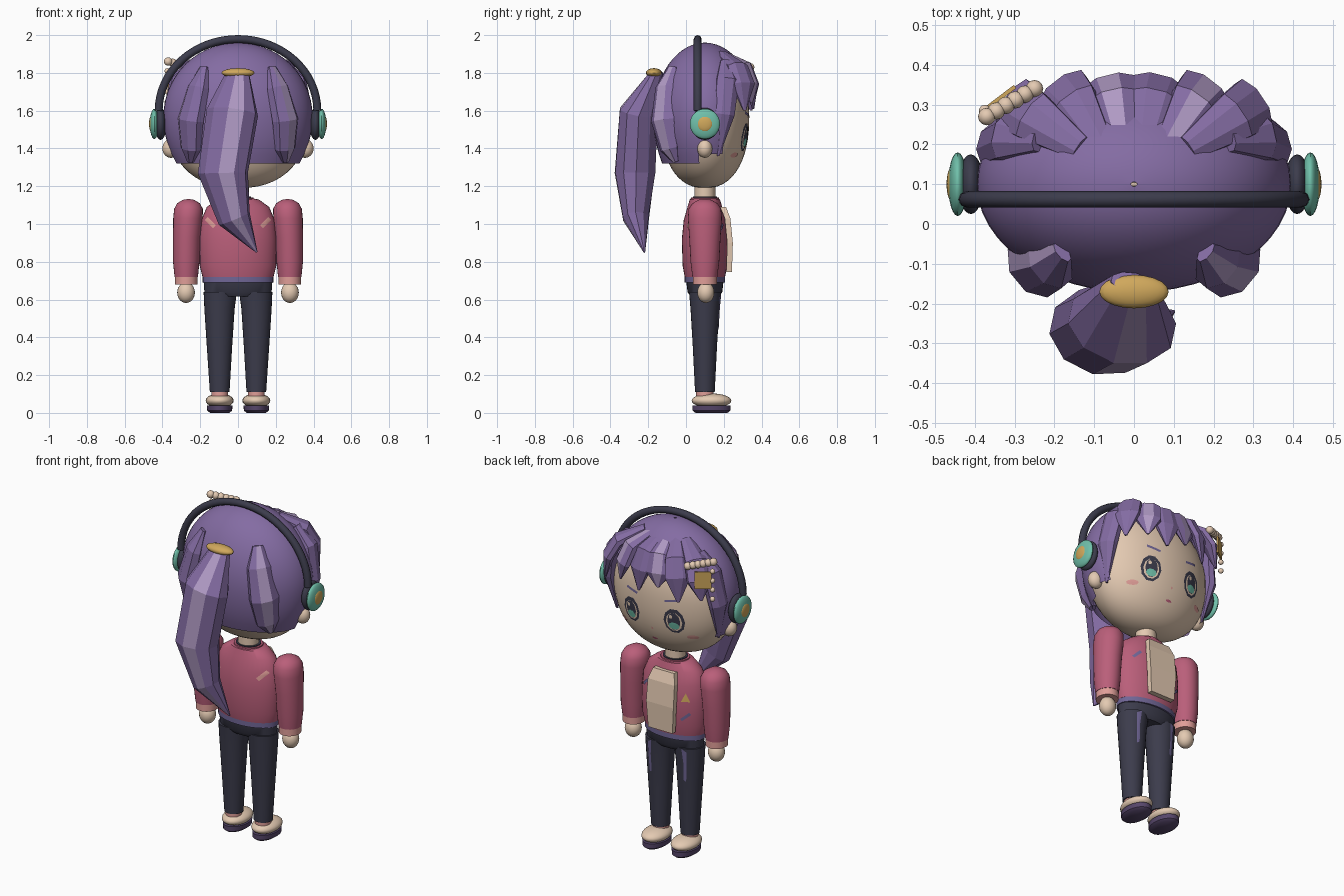
import bpy, bmesh, math
from mathutils import Vector
from mathutils.bvhtree import BVHTree

if "Cube" in bpy.data.objects:
    bpy.data.objects.remove(bpy.data.objects["Cube"])


def material(name, *rgb):
    lin = [((c / 255 + 0.055) / 1.055) ** 2.4 for c in rgb] + [1]
    m = bpy.data.materials.new(name)
    m.use_nodes = True
    m.diffuse_color = lin
    m.node_tree.nodes["Principled BSDF"].inputs["Base Color"].default_value = lin
    return m


HAIR = material("hair purple", 132, 108, 163)
SHINE = material("hair shine", 176, 154, 196)
SKIN = material("skin cream", 228, 202, 178)
PINK = material("jacket pink", 186, 95, 122)
DARK = material("charcoal", 60, 60, 76)
TEAL = material("teal", 112, 192, 170)
GOLD = material("gold", 208, 168, 92)
BLUSH = material("blush pink", 224, 158, 152)
TRIM = material("trim violet", 112, 102, 150)
SOLE = material("sole plum", 86, 70, 106)
CY = 0.1  # depth of the body axis


def finish(name, bm, mats, smooth=True):
    bmesh.ops.recalc_face_normals(bm, faces=bm.faces)
    me = bpy.data.meshes.new(name)
    bm.to_mesh(me)
    bm.free()
    ob = bpy.data.objects.new(name, me)
    bpy.context.collection.objects.link(ob)
    for m in mats:
        me.materials.append(m)
    if smooth:
        bpy.ops.object.select_all(action="DESELECT")
        ob.select_set(True)
        bpy.context.view_layer.objects.active = ob
        bpy.ops.object.shade_smooth_by_angle(angle=math.radians(40))
    return ob


def skin_rings(bm, rings, caps=True):
    """Join equal vertex rings; returns face rows."""
    rows, n = [], len(rings[0])
    for a, b in zip(rings, rings[1:]):
        rows.append([bm.faces.new((a[i], a[(i + 1) % n], b[(i + 1) % n], b[i])) for i in range(n)])
    if caps:
        bm.faces.new(rings[0])
        bm.faces.new(rings[-1])
    return rows


def loft(name, sections, mat, n=28, keep=None, smooth=True):
    """Stack level ellipses given as (x, y, z, rx, ry)."""
    bm = bmesh.new()
    rings = []
    for x, y, z, rx, ry in sections:
        angles = [math.tau * i / n for i in range(n)]
        rings.append([bm.verts.new((x + rx * math.cos(a), y + ry * math.sin(a), z)) for a in angles])
    skin_rings(bm, rings, keep is None)
    if keep:
        drop = [f for f in bm.faces if not keep(f.calc_center_median())]
        bmesh.ops.delete(bm, geom=drop, context="FACES")
    return finish(name, bm, [mat], smooth)


def ball(name, loc, size, mat, n=20):
    bm = bmesh.new()
    bmesh.ops.create_uvsphere(bm, u_segments=n, v_segments=n // 2 + 2, radius=1)
    bmesh.ops.scale(bm, vec=size, verts=bm.verts)
    bmesh.ops.translate(bm, vec=loc, verts=bm.verts)
    return finish(name, bm, [mat])


def lock(name, path, shine=(), n=8):
    """Faceted hair lock along (x, y, z, half width, half depth)."""
    bm = bmesh.new()
    pts = [Vector(p[:3]) for p in path]
    mid = pts[len(pts) // 2]
    side = Vector((0, 0, 1)).cross(Vector((mid.x, mid.y - CY, 0))).normalized()
    rings = []
    for i, p in enumerate(pts):
        t = (pts[min(i + 1, len(pts) - 1)] - pts[max(i - 1, 0)]).normalized()
        s = (side - t * side.dot(t)).normalized()
        out = s.cross(Vector((0, 0, 1)) if abs(t.z) > .98 else -t).normalized()
        w, d = path[i][3:]
        rings.append([bm.verts.new(p + s * w * math.cos(a) + out * d * math.sin(a))
                      for a in (math.tau * (k + .5) / n for k in range(n))])
    for row in skin_rings(bm, rings):
        for k in shine:
            row[k].material_index = 1
    return finish(name, bm, [HAIR, SHINE], False)


def decal(name, target, outline, mat, facing=1, lift=.004):
    """Thin painted patch: a 2D (x, z) outline laid onto the target along y."""
    tree = BVHTree.FromPolygons([v.co for v in target.data.vertices],
                                [p.vertices[:] for p in target.data.polygons])
    o = [Vector(p) for p in outline]
    ring2d = [a.lerp(b, k / 3) for a, b in zip(o, o[1:] + o[:1]) for k in range(3)]
    c = sum(o, Vector((0, 0))) / len(o)
    bm = bmesh.new()

    def put(p):
        hit = tree.ray_cast(Vector((p.x, 3 * facing, p.y)), Vector((0, -facing, 0)))[0]
        y = hit.y if hit else CY
        return bm.verts.new((p.x, y + lift * facing, p.y))
    rings = [[put(c.lerp(p, f)) for p in ring2d] for f in (.1, .4, .7, 1)]
    skin_rings(bm, rings, False)
    bm.faces.new(rings[0])
    return finish(name, bm, [mat])


def oval(x, z, w, h, n=10):
    return [(x + w * math.cos(math.tau * i / n), z + h * math.sin(math.tau * i / n)) for i in range(n)]


def stroke(x1, z1, x2, z2, w):
    d = Vector((z1 - z2, x2 - x1)).normalized() * w
    return [(x1 + d.x, z1 + d.y), (x1 - d.x, z1 - d.y), (x2 - d.x, z2 - d.y), (x2 + d.x, z2 + d.y)]


def dome(zc, up, down, power, rx, ry, zs):
    out = []
    for z in zs:
        t, p = ((z - zc) / up, 2) if z > zc else ((zc - z) / down, power)
        f = max(1 - t ** p, 0.0004) ** (1 / p)
        out.append((0, CY, z, rx * f, ry * f))
    return out


# Head and hair cap
head = loft("head", dome(1.57, .36, .38, 2.3, .375, .235,
            [1.57 - .38 * math.cos(math.pi * i / 28) for i in range(29)]), SKIN, 48)
cap_z = [1.32 + .05 * i for i in range(5)] + [1.57 + .39 * math.sin(math.pi * i / 28) for i in range(15)]
loft("hair_cap", dome(1.57, .39, .45, 2, .395, .272, cap_z), HAIR, 48,
     lambda c: c.z > (1.32 if c.y < .08 else 1.37 if c.y < .2 else 1.74))

# Ponytail, tie and loose locks
lock("ponytail", [(0, -.15, 1.81, .06, .03), (-.03, -.25, 1.59, .14, .105), (-.08, -.27, 1.27, .135, .11),
                  (-.02, -.265, 1.03, .09, .07), (.10, -.22, .85, .004, .004)], (1,), 10)
ball("hair_tie", (0, -.17, 1.8), (.087, .042, .025), GOLD)
for s, label in ((1, "right"), (-1, "left")):
    lock(label + "_back_lock", [(s * .18, -.07, 1.83, .03, .015), (s * .21, -.10, 1.72, .07, .05),
                                (s * .25, -.11, 1.55, .085, .06), (s * .25, -.08, 1.40, .065, .045),
                                (s * .25, -.05, 1.33, .02, .02)], (1,) if s > 0 else (2,))
    lock(label + "_side_lock", [(s * .24, .21, 1.86, .03, .02), (s * .32, .22, 1.76, .065, .04),
                                (s * .355, .20, 1.58, .06, .04), (s * .335, .17, 1.36, .006, .006)])
for i, (x, y, tip) in enumerate([(-.30, .30, 1.63), (-.18, .335, 1.60), (-.06, .345, 1.66),
                                 (.06, .345, 1.61), (.18, .335, 1.64), (.30, .30, 1.60)]):
    lock("bang_%d" % (i + 1), [(x * .45, .19, 1.90, .035, .02), (x * .85, y - .03, 1.83, .068, .035),
                               (x, y, 1.74, .075, .033), (x * 1.06, y + .01, tip, .008, .006)],
         (1,) if i in (2, 4) else ())

# Hair clip and beads
bm = bmesh.new()
bmesh.ops.create_cube(bm, size=1)
bmesh.ops.scale(bm, vec=(.09, .01, .1), verts=bm.verts)
clip = finish("hair_clip", bm, [GOLD], False)
clip.location, clip.rotation_euler = (-.335, .318, 1.76), (0, 0, .65)
for i in range(6):
    f = i / 5
    ball("clip_bead_%d" % i, (-.25 - .12 * f, .34 - .07 * f, 1.83 + .03 * f), (.022, .022, .022), SKIN, 12)
for i in range(4):
    ball("hanging_bead_%d" % i, (-.375, .285, 1.81 - .055 * i), (.015, .015, .015), SKIN, 10)

# Headphones
curve = bpy.data.curves.new("headband", "CURVE")
curve.dimensions, curve.bevel_depth, curve.bevel_resolution = "3D", .021, 2
spline = curve.splines.new("POLY")
spline.points.add(32)
for i, p in enumerate(spline.points):
    a = math.pi * i / 32
    p.co = (.42 * math.cos(a), .062, 1.60 + .379 * math.sin(a), 1)
curve.use_fill_caps = True
curve.materials.append(DARK)
bpy.context.collection.objects.link(bpy.data.objects.new("headband", curve))
for s, label in ((1, "right"), (-1, "left")):
    ball(label + "_ear_cushion", (s * .41, CY, 1.53), (.032, .075, .085), DARK, 24)
    ball(label + "_ear_cup", (s * .443, CY, 1.53), (.024, .08, .08), TEAL, 24)
    ball(label + "_ear_cap", (s * .459, CY, 1.53), (.012, .042, .042), GOLD)
    ball(label + "_ear", (s * .355, CY, 1.40), (.045, .04, .05), SKIN)

# Face
for s, label in ((1, "right"), (-1, "left")):
    x = s * .14
    for k, (part, dx, dz, w, h, m) in enumerate([
            ("eye_frame", 0, 0, .06, .076, DARK), ("eye_white", 0, -.004, .046, .058, SKIN),
            ("iris", 0, 0, .036, .054, DARK), ("iris_glow", 0, -.028, .03, .022, TEAL),
            ("eye_glint", .014, .028, .01, .012, SKIN)]):
        decal(label + "_" + part, head, oval(x + dx, 1.46 + dz, w, h), m, 1, .003 + .0015 * k)
    decal(label + "_brow", head, stroke(s * .09, 1.575, s * .17, 1.59, .007), TRIM)
    decal(label + "_cheek", head, oval(s * .225, 1.365, .03, .014), BLUSH)
decal("mouth", head, oval(0, 1.315, .02, .007), PINK)
decal("nose", head, oval(0, 1.385, .006, .008), BLUSH)

# Neck, jacket and front panel
loft("neck", [(0, CY, z, .058, .055) for z in (1.08, 1.24)], SKIN)
torso = loft("jacket", [(0, CY, z, rx, ry) for z, rx, ry in [
    (.72, .188, .107), (.78, .203, .118), (.92, .205, .122), (1.02, .195, .112),
    (1.09, .165, .092), (1.13, .11, .08), (1.135, .08, .07)]], PINK, 36)
loft("jacket_hem", [(0, CY, z, .187, .107) for z in (.69, .725)], TRIM, 36)
loft("collar", [(0, CY, 1.10, .09, .08), (0, CY, 1.14, .082, .074)], PINK)
loft("collar_lining", [(0, CY, 1.12, .07, .064), (0, CY, 1.145, .07, .064)], DARK)
bm = bmesh.new()
rings = [[bm.verts.new((sx * w, y + dy, z)) for sx, dy in ((-1, -.03), (1, -.03), (1, 0), (-1, 0))]
         for z, w, y in ((.745, .08, .243), (.90, .09, .248), (1.03, .088, .235), (1.09, .07, .212))]
skin_rings(bm, rings)
finish("shirt_panel", bm, [SKIN], False)
decal("chest_triangle", torso, [(-.155, .93), (-.11, .93), (-.132, .98)], GOLD)
decal("chest_slash_left", torso, stroke(-.155, .86, -.11, .82, .008), TRIM)
decal("chest_slash_right", torso, stroke(.115, 1.0, .155, .96, .008), TRIM)
for s, label in ((1, "right"), (-1, "left")):
    decal(label + "_back_mark", torso, stroke(s * .168, 1.03, s * .125, .985, .011), BLUSH, -1)

# Arms, legs and shoes
for s, label in ((1, "right"), (-1, "left")):
    a = s * .262
    loft(label + "_sleeve", [(a + s * dx, CY, z, rx, ry) for dx, z, rx, ry in [
        (.012, .72, .062, .066), (.012, .80, .07, .076), (.009, .93, .073, .083), (.003, 1.03, .078, .09),
        (0, 1.08, .076, .086), (0, 1.11, .06, .066), (0, 1.128, .03, .034), (0, 1.132, .006, .006)]], PINK)
    loft(label + "_cuff", [(a + s * .012, CY, z, .06, .064) for z in (.68, .722)], BLUSH)
    ball(label + "_hand", (s * .275, CY + .005, .637), (.047, .045, .055), SKIN)
    leg = loft(label + "_leg", [(s * x, CY, z, rx, ry) for x, z, rx, ry in [
        (.097, .11, .052, .052), (.098, .35, .067, .064), (.098, .55, .08, .076), (.094, .64, .088, .084)]], DARK)
    decal(label + "_leg_patch", leg, [(s * .10, .64), (s * .13, .62), (s * .125, .52), (s * .12, .44),
                                      (s * .105, .45), (s * .108, .55)], TRIM)
    loft(label + "_sock", [(s * .097, CY, z, .044, .046) for z in (.07, .125)], BLUSH)
    ball(label + "_shoe", (s * .097, .135, .065), (.074, .105, .038), SKIN, 24)
    loft(label + "_sole", [(s * .097, .135, z, rx, ry) for z, rx, ry in
                           ((0, .05, .085), (.012, .066, .1), (.04, .068, .1))], SOLE)
loft("hips", [(0, CY, .615, .13, .075), (0, CY, .64, .178, .092), (0, CY, .71, .183, .1)], DARK)
